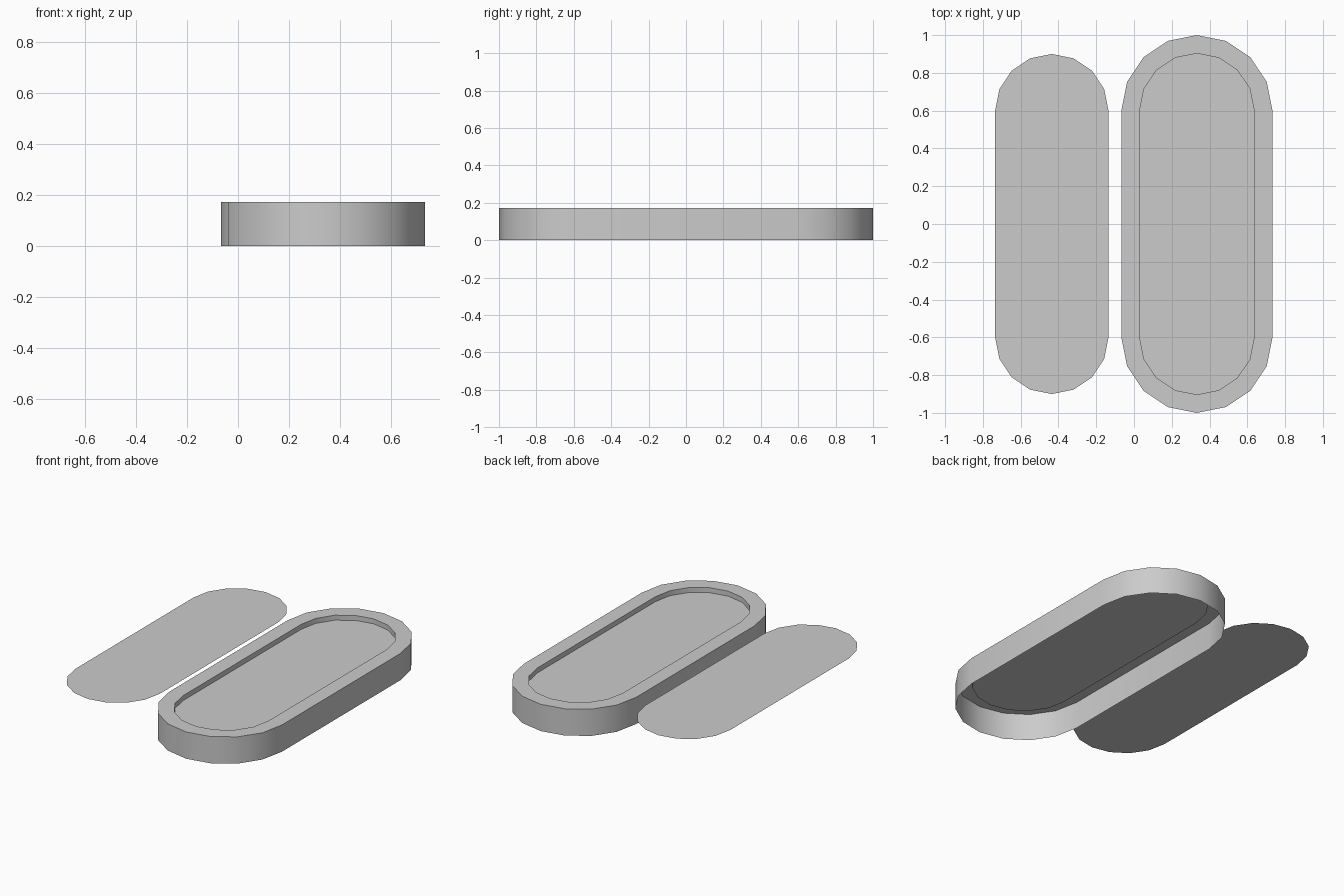
import bpy, bmesh, math

if "Cube" in bpy.data.objects:
    bpy.data.objects.remove(bpy.data.objects["Cube"])

TOP, WATER, HALF = 0.172, 0.14, 0.6   # rim height, panel height, half of straight side
CX = 0.333


def loop(bm, cx, r, z):
    """Counter-clockwise stadium outline with 8 segments per round end."""
    verts = []
    for y0, start in ((HALF, 0), (-HALF, math.pi)):
        for i in range(9):
            a = start + math.pi * i / 8
            verts.append(bm.verts.new((cx + r * math.cos(a), y0 + r * math.sin(a), z)))
    return verts


def bridge(bm, a, b):
    n = len(a)
    for i in range(n):
        j = (i + 1) % n
        bm.faces.new((a[i], a[j], b[j], b[i]))


def finish(bm, name):
    me = bpy.data.meshes.new(name)
    bm.to_mesh(me)
    bm.free()
    ob = bpy.data.objects.new(name, me)
    bpy.context.collection.objects.link(ob)
    bpy.ops.object.select_all(action='DESELECT')
    ob.select_set(True)
    bpy.context.view_layer.objects.active = ob
    bpy.ops.object.shade_smooth_by_angle(angle=math.radians(30))
    return ob


def panel(name, cx, r):
    bm = bmesh.new()
    bm.faces.new(loop(bm, cx, r, WATER))
    return finish(bm, name)


# Rim shell: outer wall, flat top and short inner lip, open underneath
bm = bmesh.new()
rings = [loop(bm, CX, r, z) for r, z in
         ((0.4, 0), (0.4, TOP), (0.303, TOP), (0.303, WATER))]
for a, b in zip(rings, rings[1:]):
    bridge(bm, a, b)
finish(bm, "rim")

# Recessed panel inside the rim
panel("inset_panel", CX, 0.303)

# Loose flat panel beside it
panel("side_panel", -0.435, 0.3)
